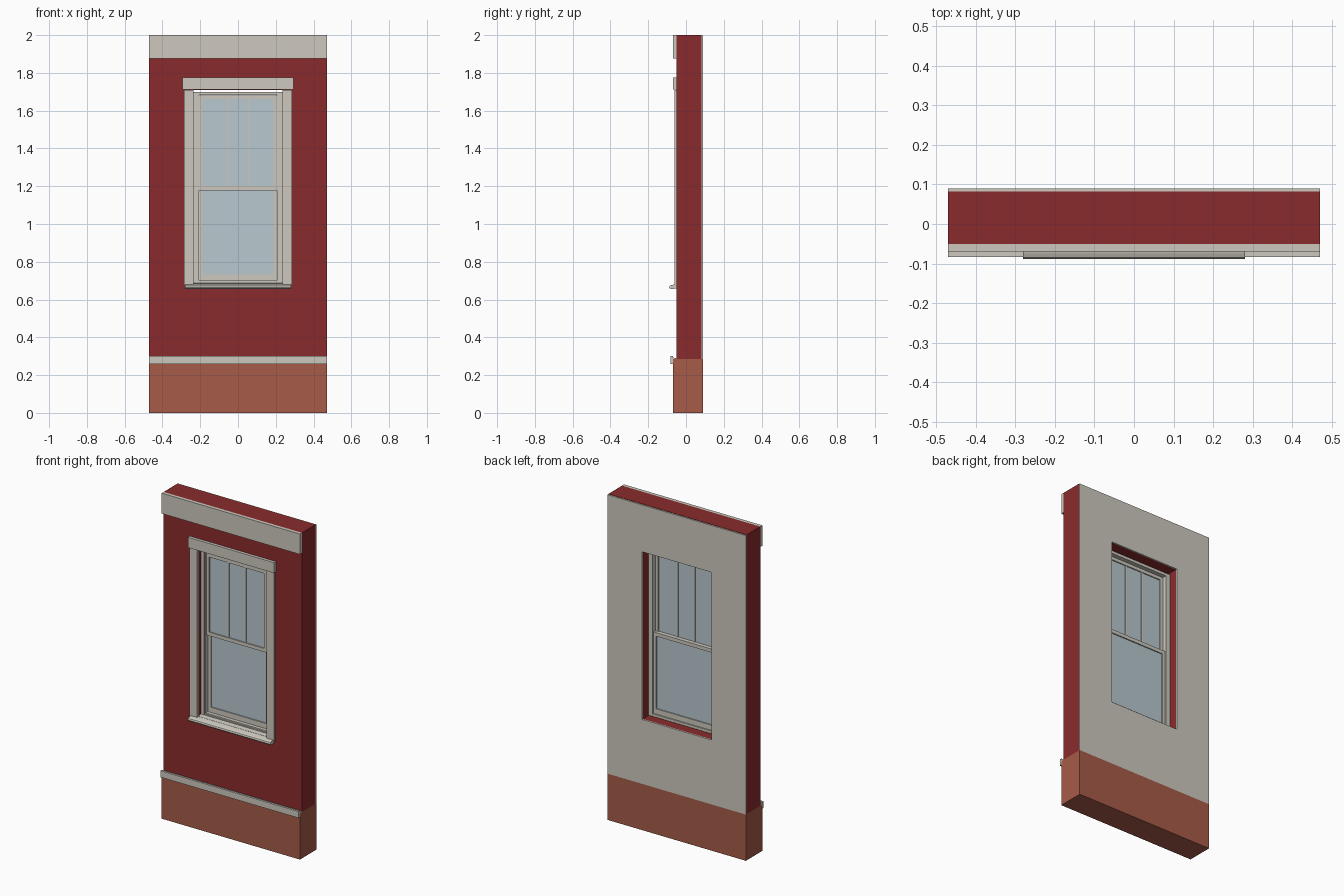
import bpy, bmesh

if "Cube" in bpy.data.objects:
    bpy.data.objects.remove(bpy.data.objects["Cube"])


def material(name, rgb):
    m = bpy.data.materials.new(name)
    lin = [(c / 255 / 12.92) if c < 11 else ((c / 255 + 0.055) / 1.055) ** 2.4 for c in rgb]
    m.diffuse_color = (*lin, 1)
    m.use_nodes = True
    m.node_tree.nodes["Principled BSDF"].inputs["Base Color"].default_value = m.diffuse_color
    return m


RED = material("red_siding", (138, 43, 44))
TRIM = material("pale_trim", (205, 201, 190))
BRICK = material("brick", (166, 91, 72))
GLASS = material("window_glass", (184, 200, 208))


def make(name, verts, faces, mat):
    bm = bmesh.new()
    vs = [bm.verts.new(v) for v in verts]
    for f in faces:
        bm.faces.new([vs[i] for i in f])
    bmesh.ops.recalc_face_normals(bm, faces=bm.faces)
    me = bpy.data.meshes.new(name)
    bm.to_mesh(me)
    bm.free()
    me.materials.append(mat)
    ob = bpy.data.objects.new(name, me)
    bpy.context.collection.objects.link(ob)
    return ob


def extrude_x(name, profile, half, mat):
    """Extrude a closed (y, z) profile along x."""
    n = len(profile)
    verts = [(x, y, z) for x in (-half, half) for y, z in profile]
    faces = [range(n), range(n, 2 * n)]
    faces += [(i, (i + 1) % n, n + (i + 1) % n, n + i) for i in range(n)]
    return make(name, verts, faces, mat)


def box(name, x, y, z, mat):
    ob = extrude_x(name, [(y[0], z[0]), (y[1], z[0]), (y[1], z[1]), (y[0], z[1])], (x[1] - x[0]) / 2, mat)
    ob.location.x = (x[0] + x[1]) / 2
    return ob


def ring(name, outer, inner, y, mat):
    """Rectangular surround; outer and inner are (half width, bottom, top)."""
    verts = []
    for yy in y:
        for h, b, t in (outer, inner):
            verts += [(-h, yy, b), (h, yy, b), (h, yy, t), (-h, yy, t)]
    faces = []
    for i in range(4):
        j = (i + 1) % 4
        faces += [(i, j, 4 + j, 4 + i), (8 + i, 8 + j, 12 + j, 12 + i),
                  (i, j, 8 + j, 8 + i), (4 + i, 4 + j, 12 + j, 12 + i)]
    return make(name, verts, faces, mat)


W = 0.47
OPENING = (0.236, 0.68, 1.71)

# Wall, inner lining and brick base
ring("wall", (W, 0.284, 2.0), OPENING, (-0.05, 0.082), RED)
ring("inner_lining", (W, 0.284, 1.998), OPENING, (0.082, 0.09), TRIM)
box("brick_base", (-W, W), (-0.07, 0.09), (0, 0.284), BRICK)

# Horizontal trim bands
box("top_band", (-W, W), (-0.07, -0.05), (1.875, 2.0), TRIM)
extrude_x("base_band", [(-0.083, 0.26), (-0.07, 0.26), (-0.07, 0.284), (-0.05, 0.284),
                        (-0.05, 0.29), (-0.07, 0.293), (-0.07, 0.30), (-0.083, 0.30)], W, TRIM)

# Window casing
for side, s in (("left", -1), ("right", 1)):
    box(side + "_casing", sorted((s * 0.235, s * 0.286)), (-0.061, -0.05), (0.675, 1.71), TRIM)
box("head_casing", (-0.293, 0.293), (-0.068, -0.05), (1.712, 1.776), TRIM)

# Rounded outer sill and sloped inner sill
extrude_x("sill_nosing", [(-0.05, 0.66), (-0.075, 0.655), (-0.085, 0.658), (-0.089, 0.665),
                          (-0.085, 0.673), (-0.075, 0.677), (-0.05, 0.683)], 0.28, TRIM)
extrude_x("inner_sill", [(-0.05, 0.678), (-0.05, 0.684), (-0.015, 0.69), (-0.015, 0.678)], 0.235, TRIM)

# Window frame
ring("window_frame", (0.235, 0.684, 1.70), (0.207, 0.70, 1.682), (-0.018, 0.03), TRIM)
ring("frame_stop", (0.235, 0.684, 1.70), (0.213, 0.692, 1.688), (-0.024, -0.018), TRIM)

# Upper sash with vertical glazing bars
ring("upper_sash", (0.206, 1.178, 1.681), (0.187, 1.20, 1.661), (-0.014, 0.004), TRIM)
box("upper_glass", (-0.187, 0.187), (-0.007, -0.003), (1.20, 1.661), GLASS)
for i, x in enumerate((-0.058, 0.058)):
    box(f"glazing_bar_{i + 1}", (x - 0.004, x + 0.004), (-0.012, 0.002), (1.20, 1.661), TRIM)

# Lower sash
ring("lower_sash", (0.206, 0.70, 1.20), (0.188, 0.732, 1.178), (0.004, 0.022), TRIM)
box("lower_glass", (-0.188, 0.188), (0.011, 0.015), (0.732, 1.178), GLASS)
